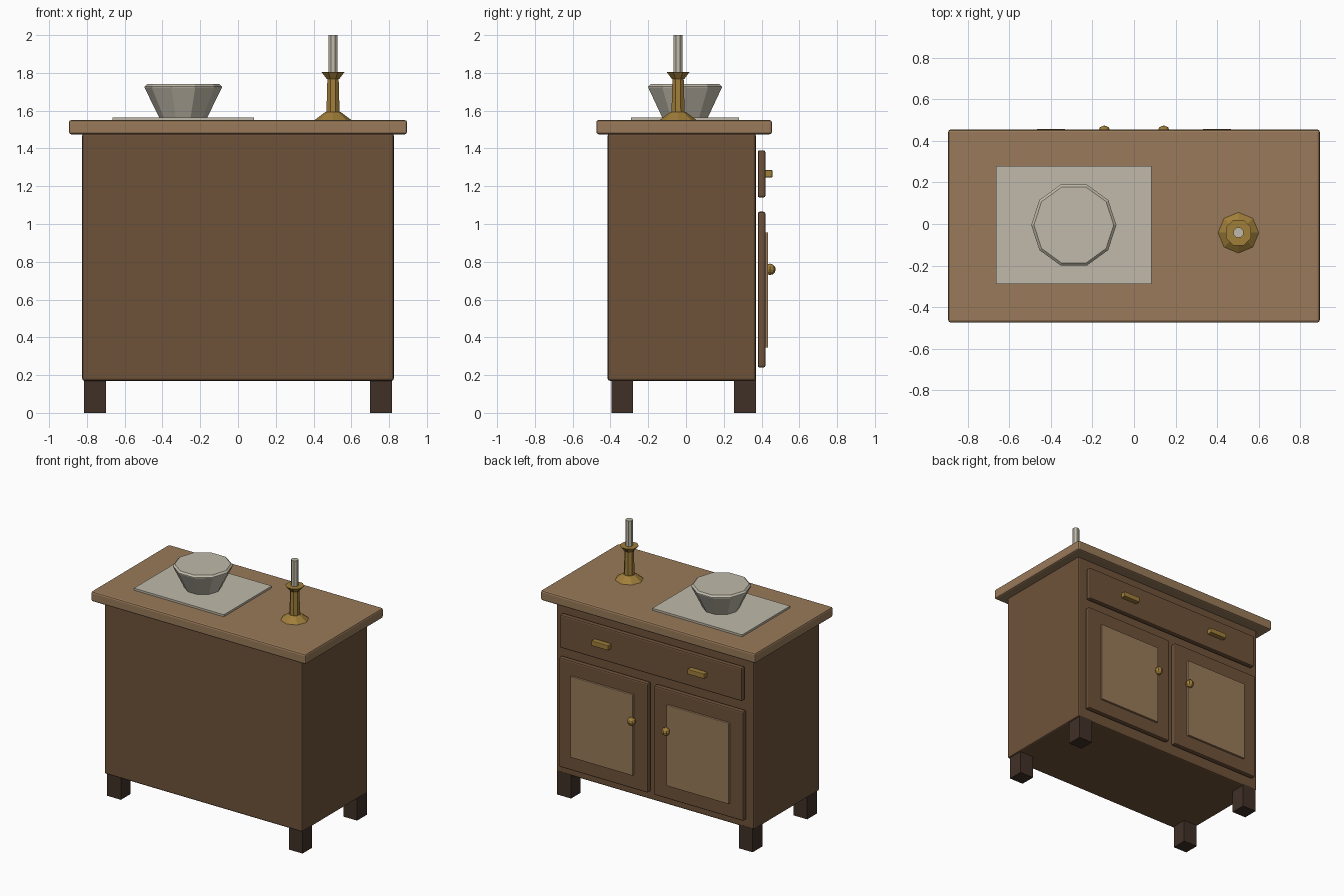
import bpy
import math

cube = bpy.data.objects.get("Cube")
if cube:
    bpy.data.objects.remove(cube, do_unlink=True)


def material(name, srgb):
    """Flat material from display colour values (0-255)."""
    rgb = [((c / 255 + 0.055) / 1.055) ** 2.4 for c in srgb]
    mat = bpy.data.materials.new(name)
    mat.use_nodes = True
    mat.diffuse_color = (*rgb, 1)
    bsdf = mat.node_tree.nodes["Principled BSDF"]
    bsdf.inputs["Base Color"].default_value = (*rgb, 1)
    bsdf.inputs["Roughness"].default_value = 0.8
    return mat


WOOD = material("brown wood", (110, 82, 57))
LIGHT_WOOD = material("light wood", (153, 122, 90))
DARK_WOOD = material("dark wood", (64, 48, 39))
BRASS = material("brass", (160, 126, 58))
CREAM = material("cream", (192, 186, 170))


def bevel(obj, width):
    mod = obj.modifiers.new("Bevel", "BEVEL")
    mod.width = width
    mod.segments = 2
    mod.limit_method = "ANGLE"
    mod.angle_limit = math.radians(50)


def box(name, mat, x, y, z, edge=0):
    """Box from (min, max) pairs along each axis."""
    spans = (x, y, z)
    bpy.ops.mesh.primitive_cube_add(size=1, location=[(a + b) / 2 for a, b in spans])
    obj = bpy.context.object
    obj.name = name
    obj.scale = [b - a for a, b in spans]
    bpy.ops.object.transform_apply(location=False, rotation=False, scale=True)
    obj.data.materials.append(mat)
    if edge:
        bevel(obj, edge)
    return obj


def turned(name, mat, centre, profile, sides, turn=0):
    """Closed faceted solid from (radius, height) rings."""
    verts, faces = [], []
    for r, z in profile:
        for i in range(sides):
            a = turn + math.tau * i / sides
            verts.append((r * math.cos(a), r * math.sin(a), z))
    for k in range(len(profile) - 1):
        for i in range(sides):
            j = (i + 1) % sides
            low, high = k * sides, (k + 1) * sides
            faces.append((low + i, low + j, high + j, high + i))
    faces.append(tuple(reversed(range(sides))))
    faces.append(tuple(range(len(verts) - sides, len(verts))))
    mesh = bpy.data.meshes.new(name)
    mesh.from_pydata(verts, [], faces)
    mesh.materials.append(mat)
    obj = bpy.data.objects.new(name, mesh)
    obj.location = (*centre, 0)
    bpy.context.collection.objects.link(obj)
    return obj


# Cabinet and worktop
box("cabinet_body", WOOD, (-0.825, 0.825), (-0.415, 0.37), (0.17, 1.48), 0.012)
box("worktop", LIGHT_WOOD, (-0.895, 0.895), (-0.475, 0.455), (1.475, 1.55), 0.012)

# Drawer
box("drawer_front", WOOD, (-0.76, 0.76), (0.38, 0.42), (1.14, 1.39), 0.01)

# Legs, doors and fittings, mirrored left and right
for side, s in (("left", 1), ("right", -1)):
    def span(a, b):
        return tuple(sorted((s * a, s * b)))

    box(f"front_leg_{side}", DARK_WOOD, span(0.70, 0.815), (-0.395, -0.28), (0, 0.18))
    box(f"back_leg_{side}", DARK_WOOD, span(0.70, 0.815), (0.255, 0.37), (0, 0.18))
    box(f"door_{side}", WOOD, span(0.025, 0.77), (0.38, 0.42), (0.24, 1.065), 0.01)
    box(f"door_panel_{side}", LIGHT_WOOD, span(0.14, 0.66), (0.415, 0.435), (0.345, 0.955), 0.004)
    box(f"drawer_handle_{side}", BRASS, span(0.33, 0.47), (0.415, 0.457), (1.247, 1.285), 0.004)
    bpy.ops.mesh.primitive_uv_sphere_add(segments=8, ring_count=6, radius=0.03,
                                         location=(s * 0.143, 0.445, 0.76))
    knob = bpy.context.object
    knob.name = f"door_knob_{side}"
    knob.data.materials.append(BRASS)

# Cloth and bowl
box("cloth", CREAM, (-0.665, 0.085), (-0.29, 0.28), (1.548, 1.565))
turned("bowl", CREAM, (-0.29, -0.005),
       [(0.125, 1.56), (0.205, 1.722), (0.205, 1.728), (0.192, 1.74)], 10)

# Candlestick and candle
spot = (0.503, -0.042)
eighth = math.pi / 8
turned("candlestick_base", BRASS, spot, [(0.098, 1.55), (0.042, 1.592)], 8)
turned("candlestick_stem", BRASS, spot, [(0.038, 1.58), (0.032, 1.78)], 8, eighth)
turned("candlestick_cup", BRASS, spot, [(0.036, 1.768), (0.066, 1.805)], 8, eighth)
turned("candle", CREAM, spot, [(0.026, 1.80), (0.026, 2.0)], 8, eighth)
